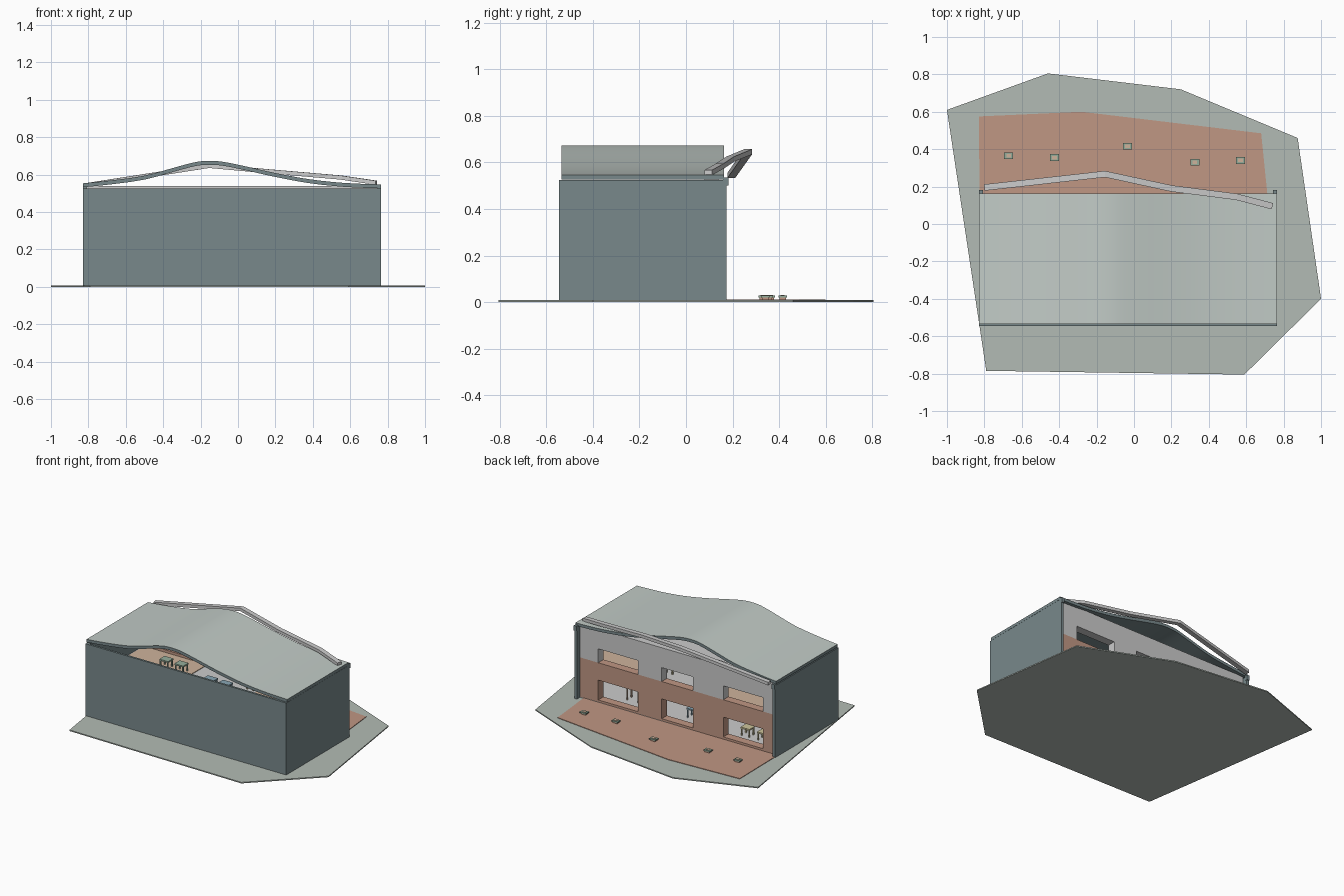
import bpy, bmesh
from mathutils import Vector

if "Cube" in bpy.data.objects:
    bpy.data.objects.remove(bpy.data.objects["Cube"])


def mat(name, r, g, b):
    m = bpy.data.materials.new(name)
    m.diffuse_color = (r, g, b, 1)
    m.use_nodes = True
    m.node_tree.nodes["Principled BSDF"].inputs["Base Color"].default_value = m.diffuse_color
    return m


SLATE = mat("slate", .19, .25, .26)
STONE = mat("stone", .45, .50, .46)
ROOF = mat("roof_light", .54, .60, .57)
PALE = mat("pale", .62, .63, .60)
CLAY = mat("clay", .53, .31, .23)
PEACH = mat("peach", .62, .45, .33)
GREEN = mat("green", .30, .42, .33)
BLUE = mat("blue", .25, .38, .46)
YELLOW = mat("yellow", .62, .56, .33)


def finish(name, bm, *mats):
    bmesh.ops.recalc_face_normals(bm, faces=bm.faces)
    me = bpy.data.meshes.new(name)
    bm.to_mesh(me)
    bm.free()
    ob = bpy.data.objects.new(name, me)
    bpy.context.collection.objects.link(ob)
    for m in mats:
        me.materials.append(m)
    return ob


def add_box(bm, x0, x1, y0, y1, z0, z1):
    r = bmesh.ops.create_cube(bm, size=1)
    for v in r["verts"]:
        v.co = (x1 if v.co.x > 0 else x0, y1 if v.co.y > 0 else y0, z1 if v.co.z > 0 else z0)


def box(name, m, *dims):
    bm = bmesh.new()
    add_box(bm, *dims)
    return finish(name, bm, m)


def slab(name, pts, z0, z1, m):
    bm = bmesh.new()
    f = bm.faces.new([bm.verts.new((x, y, z0)) for x, y in pts])
    r = bmesh.ops.extrude_face_region(bm, geom=[f])
    for v in r["geom"]:
        if isinstance(v, bmesh.types.BMVert):
            v.co.z = z1
    return finish(name, bm, m)


# Site and terrace
slab("ground_slab", [(-1, .61), (-.46, .805), (.25, .72), (.875, .46), (1, -.4),
                     (.59, -.805), (-.79, -.785)], 0, .008, STONE)
slab("terrace", [(-.83, .575), (-.28, .60), (.68, .485), (.715, .14), (-.825, .14)],
     .006, .012, CLAY)

# Outer walls
box("front_wall", SLATE, -.83, .765, -.545, -.53, .004, .525)
box("left_wall", SLATE, -.83, -.81, -.53, .175, .004, .525)
box("right_wall", SLATE, .745, .765, -.53, .175, .004, .525)

# Floors
box("ground_floor", PALE, -.81, .745, -.53, .14, .006, .014)
box("upper_floor", PALE, -.81, .745, -.53, .08, .262, .275)
for i, (a, b) in enumerate([(-.80, -.30), (.20, .735)]):
    box(f"upper_rug_{i + 1}", PEACH, a, b, -.35, .075, .275, .279)

# Rear facade: a grid of panels with the window cells left open
WINDOWS = [(-.71, -.395), (-.155, .095), (.285, .60)]
XS = [-.81] + [x for w in WINDOWS for x in w] + [.745]


def facade(name, zs, open_row, m):
    bm = bmesh.new()
    for r in range(len(zs) - 1):
        for c in range(len(XS) - 1):
            if r == open_row and c % 2:
                continue
            cell = [(c, r), (c + 1, r), (c + 1, r + 1), (c, r + 1)]
            bm.faces.new([bm.verts.new((XS[i], .14, zs[j])) for i, j in cell])
    bmesh.ops.remove_doubles(bm, verts=bm.verts, dist=1e-5)
    r = bmesh.ops.extrude_face_region(bm, geom=bm.faces[:])
    for v in r["geom"]:
        if isinstance(v, bmesh.types.BMVert):
            v.co.y = .08
    return finish(name, bm, m)


facade("lower_facade", [.008, .028, .17, .295], 1, CLAY)
facade("upper_facade", [.295, .395, .538], 0, PALE)

# Roof: a smooth wave profile with dark edges and underside
KEYS = [(-.83, .553), (-.70, .566), (-.50, .594), (-.33, .640), (-.22, .668), (-.15, .673),
        (-.08, .668), (.03, .646), (.20, .608), (.38, .575), (.57, .555), (.765, .547)]
prof = []
for i in range(len(KEYS) - 1):
    p = [Vector(KEYS[min(max(k, 0), len(KEYS) - 1)]) for k in range(i - 1, i + 3)]
    h = p[2].x - p[1].x
    m1 = (p[2].y - p[0].y) / (p[2].x - p[0].x)
    m2 = (p[3].y - p[1].y) / (p[3].x - p[1].x)
    for s in range(3):
        t = s / 3
        z = ((2*t**3 - 3*t**2 + 1) * p[1].y + (t**3 - 2*t**2 + t) * h * m1
             + (3*t**2 - 2*t**3) * p[2].y + (t**3 - t**2) * h * m2)
        prof.append((p[1].x + t * h, z))
prof.append(KEYS[-1])
bm = bmesh.new()
rings = [[bm.verts.new(c) for c in ((x, -.535, z), (x, .163, z), (x, .163, z - .021), (x, -.535, z - .021))]
         for x, z in prof]
for a, b in zip(rings, rings[1:]):
    for k in range(4):
        f = bm.faces.new((a[k], a[(k + 1) % 4], b[(k + 1) % 4], b[k]))
        f.material_index = 0 if k == 0 else 1
        f.smooth = True
for end in (rings[0], rings[-1]):
    bm.faces.new(end).material_index = 1
for e in bm.edges:
    if abs(e.verts[0].co.x - e.verts[1].co.x) > 1e-4 or e.verts[0] in rings[0] + rings[-1] and \
            e.verts[1] in rings[0] + rings[-1]:
        e.smooth = False
finish("wave_roof", bm, ROOF, SLATE)

# Bent beam rising behind the roof edge
PATH = [Vector(p) for p in ((-.80, .195, .545), (-.155, .267, .646), (.20, .19, .614),
                            (.55, .145, .584), (.74, .095, .556))]
bm = bmesh.new()
rings = []
for i, p in enumerate(PATH):
    d = PATH[min(i + 1, len(PATH) - 1)] - PATH[max(i - 1, 0)]
    n = Vector((-d.y, d.x, 0)).normalized() * .017
    u = Vector((0, 0, .011))
    rings.append([bm.verts.new(p + q) for q in (n + u, u - n, -n - u, n - u)])
for a, b in zip(rings, rings[1:]):
    for k in range(4):
        bm.faces.new((a[k], a[(k + 1) % 4], b[(k + 1) % 4], b[k]))
bm.faces.new(rings[0])
bm.faces.new(rings[-1])
finish("bent_beam", bm, PALE)

# Short posts carrying the beam ends
box("left_beam_post", SLATE, -.83, -.808, .16, .182, .50, .535)
box("right_beam_post", SLATE, .742, .765, .16, .182, .50, .535)

# Terrace planters: clay body, green rim, clay soil
for i, (x, y) in enumerate([(-.67, .365), (-.425, .355), (-.035, .415), (.325, .33), (.57, .34)]):
    for part, m, w, d, z0, z1 in (("body", CLAY, .018, .014, .01, .02),
                                  ("rim", GREEN, .024, .018, .02, .028),
                                  ("soil", PEACH, .013, .009, .028, .031)):
        box(f"planter_{part}_{i + 1}", m, x - w, x + w, y - d, y + d, z0, z1)


# Indoor tables and seats
def table(name, m, x, y, z, w, d, h):
    bm = bmesh.new()
    add_box(bm, x - w, x + w, y - d, y + d, z + h - .01, z + h)
    for sx in (-1, 1):
        for sy in (-1, 1):
            cx, cy = x + sx * (w - .006), y + sy * (d - .006)
            add_box(bm, cx - .004, cx + .004, cy - .004, cy + .004, z, z + h - .01)
    finish(name, bm, m)


table("peach_table", PEACH, .42, -.02, .014, .05, .03, .10)
table("blue_table", BLUE, -.06, -.02, .014, .05, .03, .07)
table("yellow_seat_left", YELLOW, -.62, 0, .014, .035, .03, .06)
table("yellow_seat_right", YELLOW, -.49, 0, .014, .035, .03, .06)
for i, x in enumerate((-.50, -.38)):
    table(f"green_desk_{i + 1}", GREEN, x, -.10, .275, .035, .03, .06)
for i, x in enumerate((-.08, .04)):
    table(f"upper_blue_table_{i + 1}", BLUE, x, -.20, .275, .04, .03, .07)
for i, x in enumerate((.15, .28)):
    table(f"upper_yellow_seat_{i + 1}", YELLOW, x, -.05, .275, .03, .03, .05)
